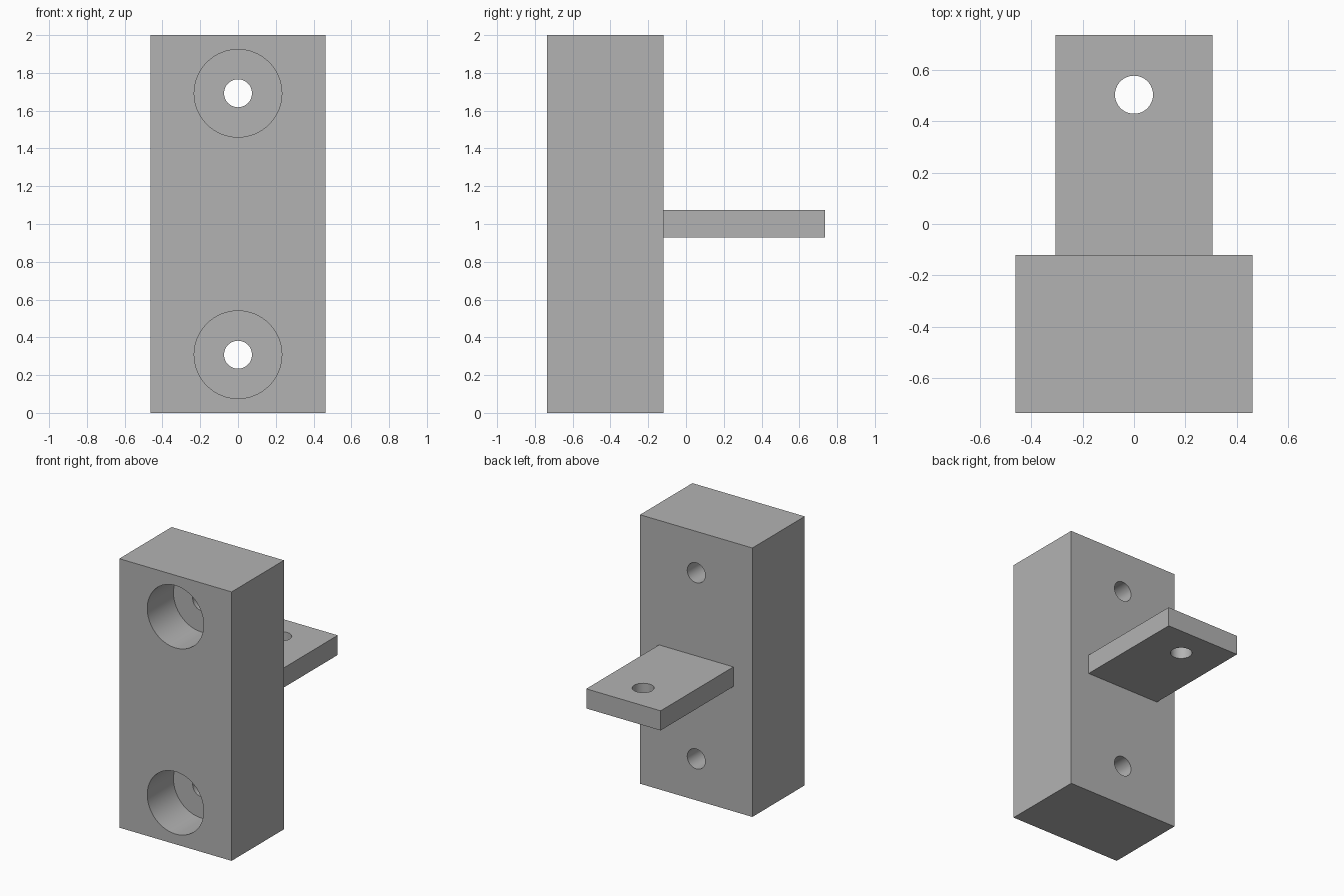
import bpy
import math

default_cube = bpy.data.objects.get("Cube")
if default_cube:
    bpy.data.objects.remove(default_cube, do_unlink=True)

HALF_DEPTH = 0.735   # half of the overall y extent
BACK_Y = -0.12       # rear face of the block
BORE_DEPTH = 0.308
HOLE_R = 0.074
BORE_R = 0.232

grey = bpy.data.materials.new("plain grey")
grey.use_nodes = True
colour = (0.45, 0.45, 0.45, 1)
grey.diffuse_color = colour
grey.node_tree.nodes["Principled BSDF"].inputs["Base Color"].default_value = colour


def box(name, low, high):
    centre = [(a + b) / 2 for a, b in zip(low, high)]
    bpy.ops.mesh.primitive_cube_add(size=1, location=centre)
    ob = bpy.context.object
    ob.name = name
    ob.scale = [b - a for a, b in zip(low, high)]
    bpy.ops.object.transform_apply(location=True, rotation=True, scale=True)
    ob.data.materials.append(grey)
    return ob


def cylinder(name, radius, length, centre, along_y=True):
    bpy.ops.mesh.primitive_cylinder_add(
        vertices=64, radius=radius, depth=length, location=centre,
        rotation=(math.pi / 2 if along_y else 0, 0, 0))
    ob = bpy.context.object
    ob.name = name
    ob.hide_render = True
    ob.data.materials.append(grey)
    return ob


def combine(target, tool, operation):
    """Apply a boolean and discard the tool object."""
    mod = target.modifiers.new(operation.lower(), 'BOOLEAN')
    mod.operation = operation
    mod.solver = 'EXACT'
    mod.object = tool
    bpy.context.view_layer.objects.active = target
    bpy.ops.object.modifier_apply(modifier=mod.name)
    bpy.data.objects.remove(tool, do_unlink=True)


# Upright block, with the rear tab rooted slightly inside it
bracket = box("mounting_bracket", (-0.462, -HALF_DEPTH, 0), (0.462, BACK_Y, 2))
tab = box("rear_tab", (-0.306, BACK_Y - 0.1, 0.928), (0.306, HALF_DEPTH, 1.074))
combine(bracket, tab, 'UNION')

# Counterbored bolt holes through the block
for z in (0.308, 1.692):
    bore = cylinder("counterbore", BORE_R, 2 * BORE_DEPTH, (0, -HALF_DEPTH, z))
    combine(bracket, bore, 'DIFFERENCE')
    hole = cylinder("bolt_hole", HOLE_R, 2, (0, -HALF_DEPTH, z))
    combine(bracket, hole, 'DIFFERENCE')

# Vertical hole through the tab
pin = cylinder("tab_hole", HOLE_R, 1, (0, 0.503, 1), along_y=False)
combine(bracket, pin, 'DIFFERENCE')

# Smooth hole walls, sharp edges elsewhere
bpy.ops.object.select_all(action='DESELECT')
bracket.select_set(True)
bpy.context.view_layer.objects.active = bracket
bpy.ops.object.shade_smooth_by_angle(angle=math.radians(30))
